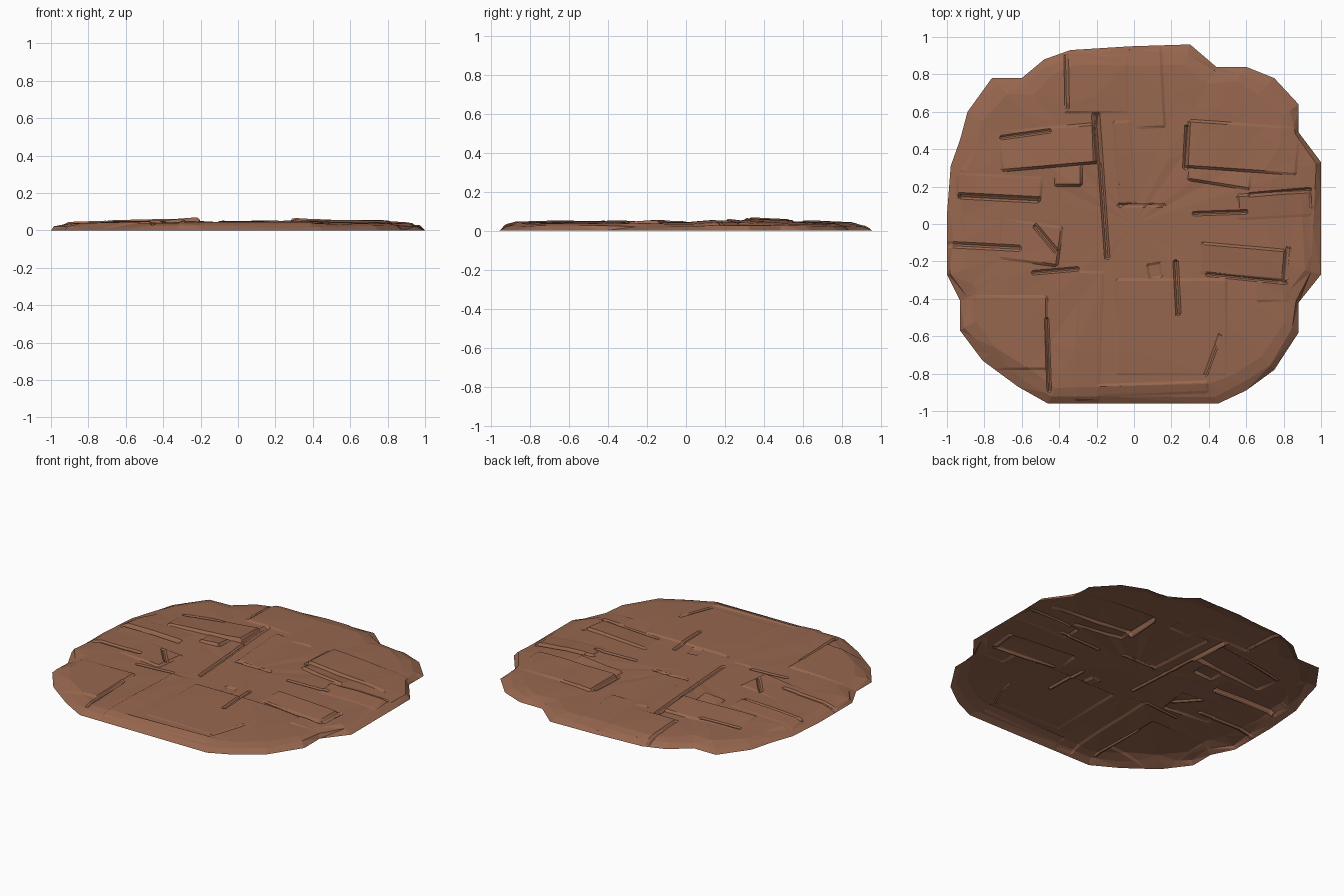
import bpy
import bmesh
import math
import random
from mathutils import Vector

random.seed(4)
cube = bpy.data.objects.get("Cube")
if cube:
    bpy.data.objects.remove(cube, do_unlink=True)

# Stone colour
stone = bpy.data.materials.new("reddish brown stone")
stone.use_nodes = True
colour = (0.31, 0.135, 0.078, 1)
stone.diffuse_color = colour
stone.node_tree.nodes["Principled BSDF"].inputs["Base Color"].default_value = colour

# Ragged rim of the patch, clockwise from the back left
RIM = [(-.76, .78), (-.6, .78), (-.48, .88), (-.34, .93), (-.02, .95), (.3, .96),
       (.44, .84), (.6, .84), (.75, .78), (.88, .64), (.88, .49), (1, .33),
       (1, -.27), (.88, -.42), (.88, -.58), (.75, -.78), (.6, -.89), (.45, -.96),
       (-.46, -.96), (-.62, -.87), (-.81, -.73), (-.93, -.57), (-.93, -.41),
       (-1, -.27), (-1, .05), (-.98, .31), (-.93, .45), (-.89, .6)]

# Rings from rim to middle: scale, height, roughness
RINGS = [(1, 0, 0), (.965, .023, .005), (.9, .036, .004), (.72, .042, .004), (.4, .043, .003)]

# Raised slabs: x, y, width, depth, turn in degrees, rise, lean in x, lean in y
SLABS = [
    (-.46, .41, .52, .22, 5, .02, .4, -.3),
    (-.35, .26, .15, .12, 0, .017, .2, -.3),
    (-.72, .2, .46, .13, -3, .011, 0, -.4),
    (-.05, .33, .1, .45, 4, .009, -.4, 0),
    (.58, .41, .6, .26, -4, .018, -.4, -.2),
    (.46, .25, .34, .09, -9, .013, -.2, -.4),
    (.75, .1, .4, .14, 3, .012, 0, .4),
    (.58, -.2, .46, .17, -5, .014, .2, .3),
    (.74, -.36, .18, .12, 0, .008, -.3, .2),
    (-.55, -.1, .32, .22, -8, .011, .4, -.2),
    (-.66, -.58, .4, .4, 0, .01, .4, 0),
    (.2, -.55, .6, .52, 0, .008, -.1, .3),
    (-.24, -.6, .14, .7, -2, .009, -.3, 0),
    (.08, .73, .16, .44, 3, .007, .4, -.2),
    (-.2, .75, .34, .32, 0, .009, -.4, 0),
    (.1, -.88, .6, .07, 2, .008, .1, .3),
]

# Sunken cracks: x, y, width, depth, turn in degrees, drop
CRACKS = [
    (-.72, .14, .44, .035, -3, -.022),
    (-.8, -.12, .4, .035, -3, -.016),
    (-.17, .2, .03, .78, 4, -.016),
    (-.2, .46, .045, .28, 2, -.018),
    (-.47, -.08, .2, .03, -50, -.016),
    (-.42, -.25, .26, .025, 5, -.012),
    (.23, -.34, .03, .3, 3, -.018),
    (.11, -.25, .08, .09, 10, -.014),
    (.46, .06, .3, .025, 2, -.014),
    (.78, .17, .34, .025, 5, -.016),
    (.28, .41, .03, .24, -3, -.016),
    (.82, -.21, .035, .18, -5, -.014),
    (.6, -.29, .44, .025, -6, -.012),
    (-.46, -.7, .025, .4, 2, -.014),
    (-.36, .76, .025, .3, 1, -.012),
    (-.58, .48, .28, .025, 8, -.012),
    (.04, .1, .26, .025, 0, -.01),
    (.42, -.7, .025, .24, -20, -.01),
]


def add_base(bm):
    """Shallow dome of concentric rings, open underneath."""
    rings = []
    for scale, height, rough in RINGS:
        ring = []
        for x, y in RIM:
            s = scale + random.uniform(-rough, rough) * 4
            ring.append(bm.verts.new((x * s, y * s, height + random.uniform(-rough, rough))))
        rings.append(ring)
    count = len(RIM)
    for outer, inner in zip(rings, rings[1:]):
        for i in range(count):
            j = (i + 1) % count
            bm.faces.new((outer[i], inner[i], inner[j], outer[j]))
    middle = bm.verts.new((0, 0, RINGS[-1][1]))
    for i in range(count):
        bm.faces.new((rings[-1][i], middle, rings[-1][(i + 1) % count]))


def press(bm, x, y, width, depth, turn, rise, lean_x=0, lean_y=0):
    """Cut a turned rectangle into the sheet and lift or sink its inside."""
    centre = Vector((x, y, 0))
    a = math.radians(turn)
    u = Vector((math.cos(a), math.sin(a), 0))
    v = Vector((-u.y, u.x, 0))
    half = (width / 2, depth / 2)
    wall = min(.014, min(half) * .7)

    def local(co):
        d = Vector((co.x, co.y, 0)) - centre
        return d.dot(u), d.dot(v)

    def overlaps(face):
        points = [local(vert.co) for vert in face.verts]
        return all(min(p[k] for p in points) < half[k] and max(p[k] for p in points) > -half[k]
                   for k in (0, 1))

    # Cut along the foot and the top of each wall
    for axis, size in ((u, half[0]), (v, half[1])):
        for offset in (size, -size, size - wall, wall - size):
            faces = [f for f in bm.faces if overlaps(f)]
            edges = {e for f in faces for e in f.edges}
            verts = {w for f in faces for w in f.verts}
            bmesh.ops.bisect_plane(bm, geom=list(verts) + list(edges) + faces, dist=.0005,
                                   plane_co=centre + axis * offset, plane_no=axis)
    # Move the inside, leaving the rim on the ground
    for vert in bm.verts:
        p, q = local(vert.co)
        inside = min(half[0] - abs(p), half[1] - abs(q)) / wall
        if inside > 0 and not vert.is_boundary:
            tilt = .6 + lean_x * p / half[0] + lean_y * q / half[1]
            vert.co.z = max(.002, vert.co.z + rise * tilt * min(1, inside))


# Build the rocky patch
bm = bmesh.new()
add_base(bm)
for slab in SLABS:
    press(bm, *slab)
for crack in CRACKS:
    press(bm, *crack)
bmesh.ops.remove_doubles(bm, verts=bm.verts[:], dist=.0008)
bmesh.ops.triangulate(bm, faces=bm.faces[:])
for face in bm.faces:
    face.normal_update()
    if face.normal.z < 0:
        face.normal_flip()

mesh = bpy.data.meshes.new("rocky_ground_patch")
bm.to_mesh(mesh)
bm.free()
mesh.materials.append(stone)
patch = bpy.data.objects.new("rocky_ground_patch", mesh)
bpy.context.collection.objects.link(patch)
